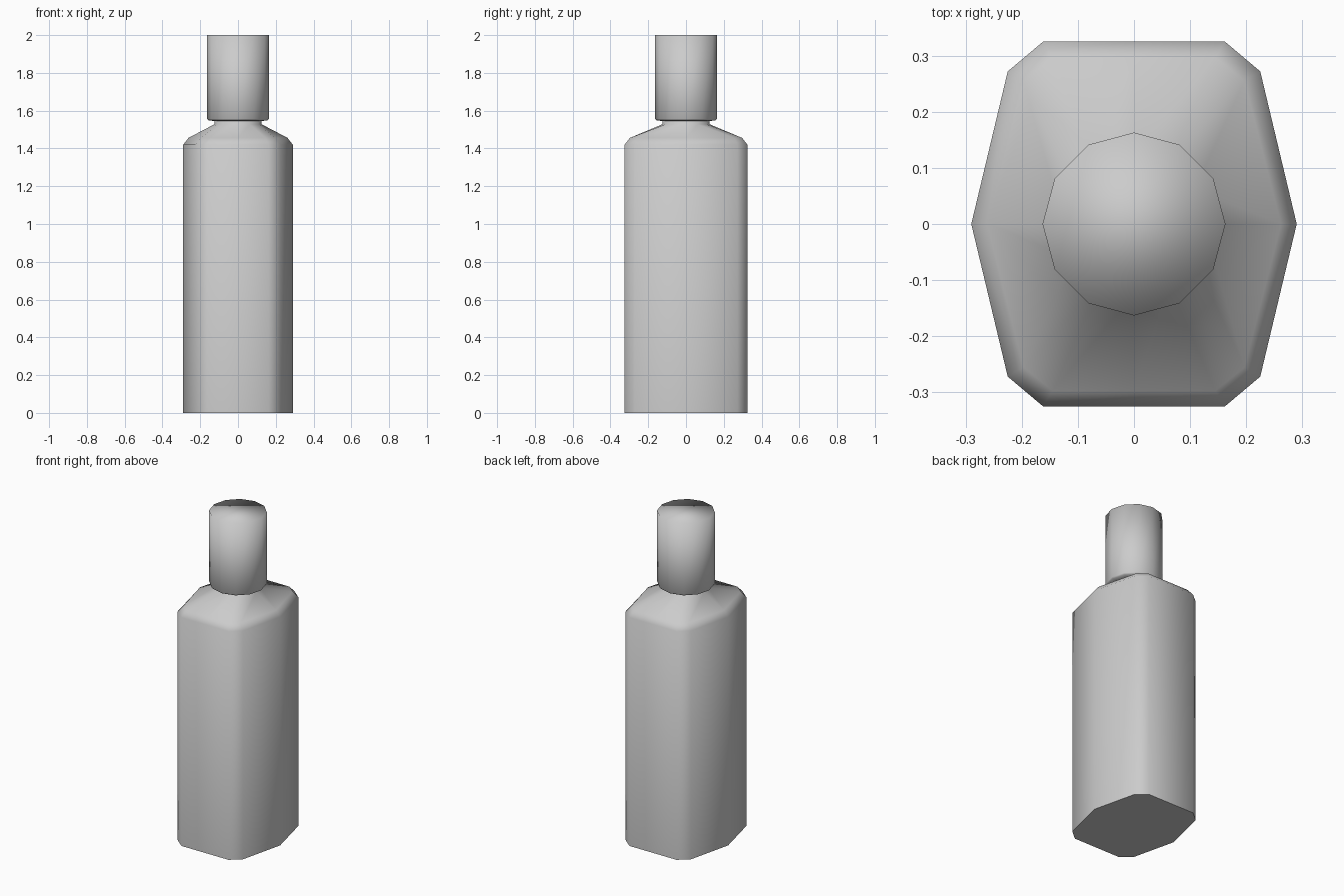
import bpy, bmesh, math

if "Cube" in bpy.data.objects:
    bpy.data.objects.remove(bpy.data.objects["Cube"])


def circle(r, z):
    return [(r * math.cos(i * math.pi / 6), r * math.sin(i * math.pi / 6), z) for i in range(12)]


def outline(inset, z):
    # quarter outline, mirrored into the 12-point body section
    w, a, b, d = 0.29 - inset, 0.225 - inset, 0.162 - inset * 0.6, 0.325 - inset
    e = 0.272 - inset * 0.6
    upper = [(w, 0), (a, e), (b, d), (0, d), (-b, d), (-a, e)]
    return [(x, y, z) for x, y in upper] + [(-x, -y, z) for x, y in upper]


def loft(name, rings, sharp_base):
    bm = bmesh.new()
    loops = [[bm.verts.new(p) for p in ring] for ring in rings]
    for lo, hi in zip(loops, loops[1:]):
        for i in range(12):
            j = (i + 1) % 12
            bm.faces.new((lo[i], lo[j], hi[j], hi[i]))
    base = bm.faces.new(loops[0][::-1])
    bm.faces.new(loops[-1])
    for f in bm.faces:
        f.smooth = True
    if sharp_base:
        for e in base.edges:
            e.smooth = False
    bm.normal_update()
    me = bpy.data.meshes.new(name)
    bm.to_mesh(me)
    bm.free()
    ob = bpy.data.objects.new(name, me)
    bpy.context.collection.objects.link(ob)
    return ob


# Bottle body with bevelled shoulder and short neck
loft("bottle_body", [outline(0, 0), outline(0, 1.42), outline(0.028, 1.456),
                     circle(0.125, 1.528), circle(0.125, 1.56)], True)

# Cap with a small lower bevel and softly shaded top
loft("bottle_cap", [circle(0.125, 1.545), circle(0.157, 1.549),
                    circle(0.163, 1.557), circle(0.163, 2.0)], False)
